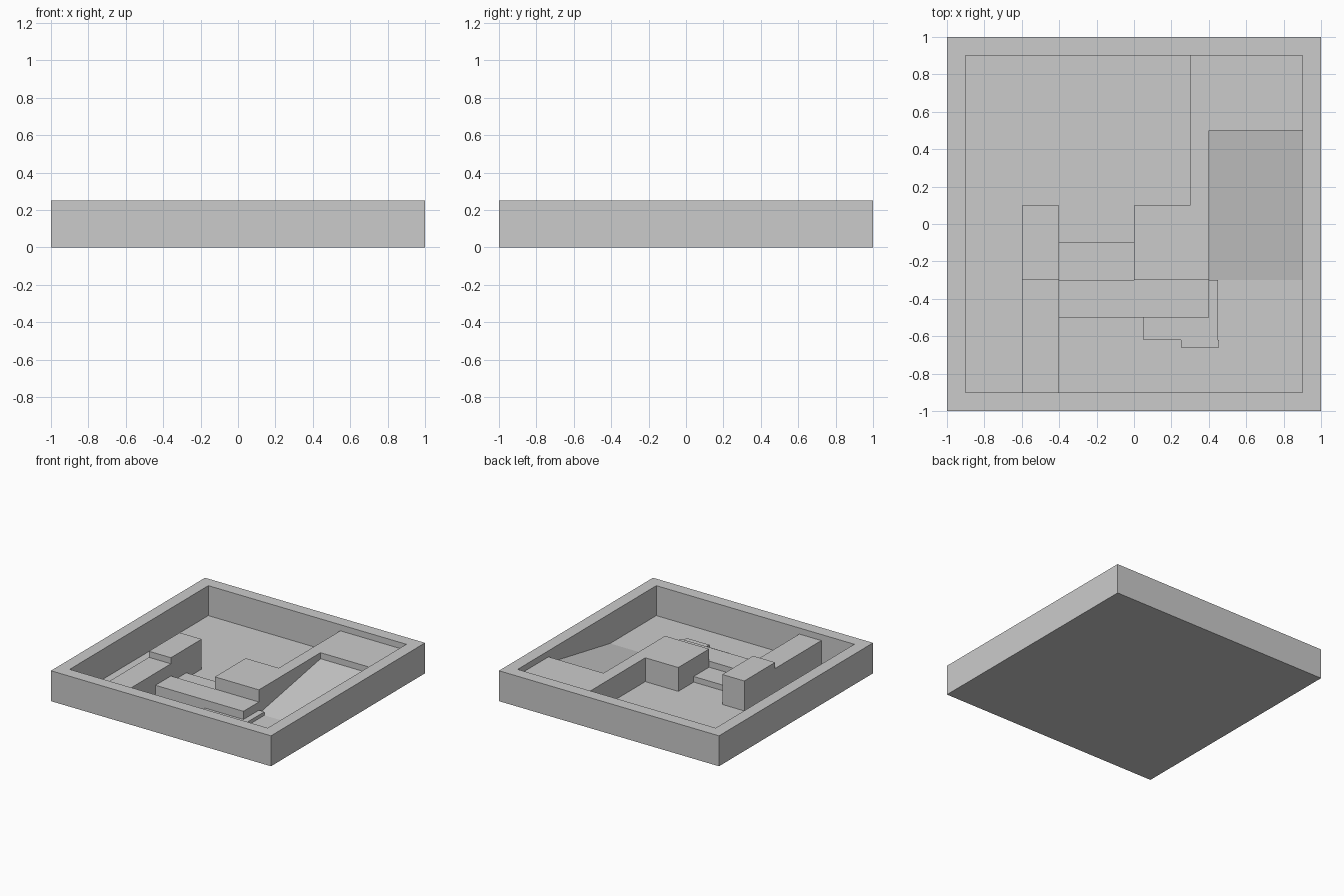
import bpy
import bmesh
from mathutils import Vector

if "Cube" in bpy.data.objects:
    bpy.data.objects.remove(bpy.data.objects["Cube"])

FLOOR = 0.004   # thin base sheet
SINK = 0.002    # blocks start just inside the base sheet


def finish(name, bm):
    bmesh.ops.recalc_face_normals(bm, faces=bm.faces)
    mesh = bpy.data.meshes.new(name)
    bm.to_mesh(mesh)
    bm.free()
    obj = bpy.data.objects.new(name, mesh)
    bpy.context.collection.objects.link(obj)
    return obj


def prism(name, points, offset):
    """Extrude a flat outline of 3D points along an offset vector."""
    bm = bmesh.new()
    face = bm.faces.new([bm.verts.new(p) for p in points])
    new = bmesh.ops.extrude_face_region(bm, geom=[face])["geom"]
    verts = [v for v in new if isinstance(v, bmesh.types.BMVert)]
    bmesh.ops.translate(bm, verts=verts, vec=Vector(offset))
    return finish(name, bm)


def raised(name, outline, top):
    return prism(name, [(x, y, SINK) for x, y in outline], (0, 0, top - SINK))


def block(name, x0, x1, y0, y1, top):
    return raised(name, [(x0, y0), (x1, y0), (x1, y1), (x0, y1)], top)


# Tray: square rings from the underside, over the rim and down to the floor
bm = bmesh.new()
rings = [[bm.verts.new((sx * r, sy * r, z))
          for sx, sy in ((-1, -1), (1, -1), (1, 1), (-1, 1))]
         for r, z in ((1, 0), (1, 0.25), (0.9, 0.25), (0.9, FLOOR))]
for a, b in zip(rings, rings[1:]):
    for i in range(4):
        j = (i + 1) % 4
        bm.faces.new((a[i], a[j], b[j], b[i]))
bm.faces.new(rings[0])
bm.faces.new(rings[-1])
finish("tray", bm)

# Stepped platform that runs into the back right corner
raised("corner_platform",
       [(0, -0.3), (0.4, -0.3), (0.4, 0.5), (0.9, 0.5),
        (0.9, 0.9), (0.3, 0.9), (0.3, 0.1), (0, 0.1)], 0.2)

# Left wall with its taller end
raised("left_wall", [(-0.6, -0.9), (-0.4, -0.9), (-0.4, -0.3), (-0.6, -0.3)], 0.2)
block("left_tower", -0.6, -0.4, -0.3, 0.1, 0.25)

# Steps between the left wall and the platform
block("low_step", -0.4, 0, -0.3, -0.1, 0.05)
block("middle_step", -0.4, 0.4, -0.5, -0.3, 0.1)

# Ramp rising along the right side
prism("ramp", [(0.4, -0.3, SINK), (0.4, 0.5, SINK), (0.4, 0.5, 0.15), (0.4, -0.3, FLOOR)],
      (0.5, 0, 0))

# Thin slabs at the foot of the middle step
block("front_slab", 0.05, 0.4, -0.62, -0.5, 0.033)
block("side_slab", 0.4, 0.45, -0.62, -0.3, 0.033)
block("edge_slab", 0.25, 0.455, -0.66, -0.62, 0.03)
